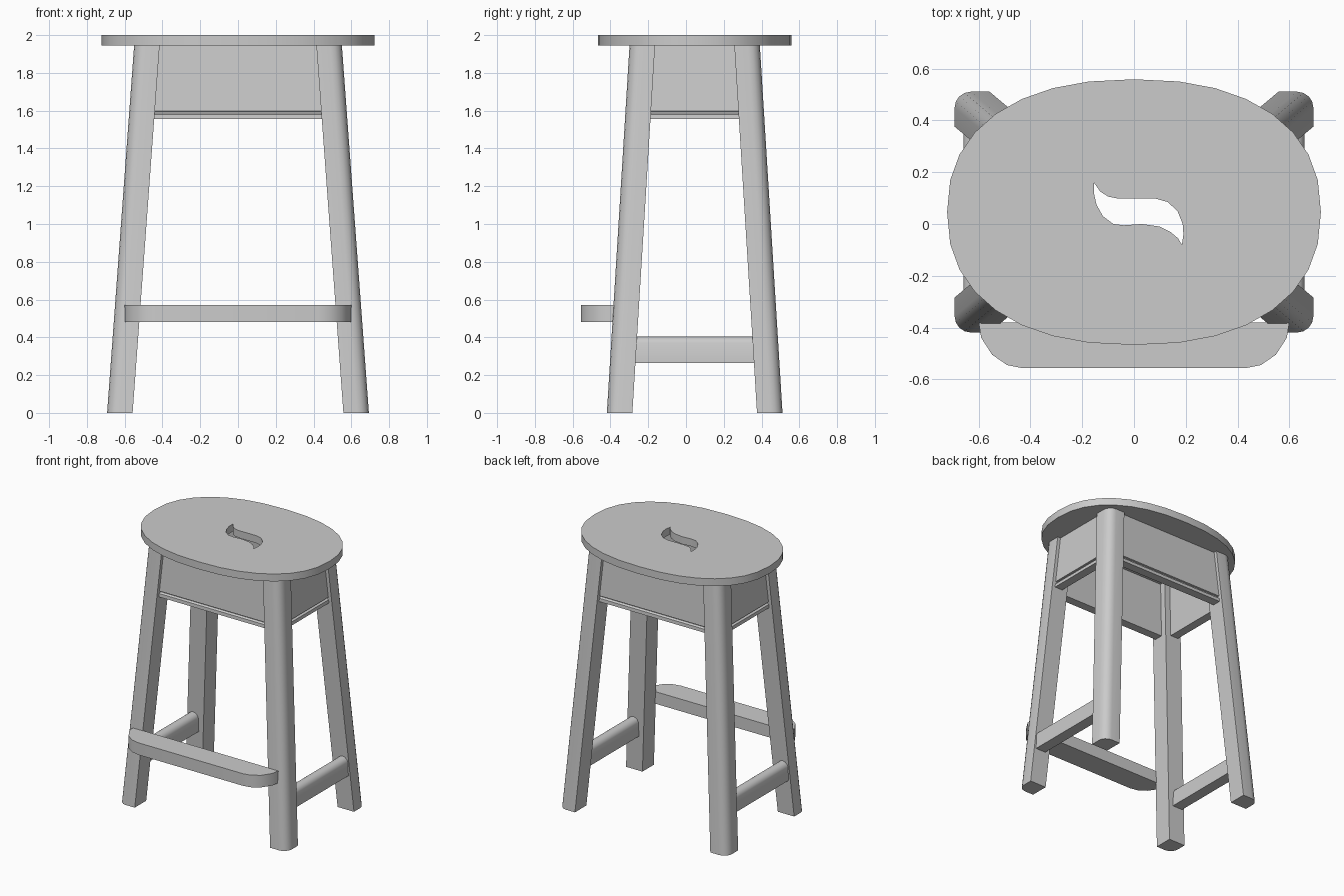
import bpy, bmesh
from math import cos, sin, pi, copysign

if "Cube" in bpy.data.objects:
    bpy.data.objects.remove(bpy.data.objects["Cube"])

CY = 0.046          # legs and seat centre in y
TOP = 1.945         # underside of the seat


def loft(name, a, b, smooth=True):
    """Join two matching loops into a capped solid."""
    bm = bmesh.new()
    va = [bm.verts.new(p) for p in a]
    vb = [bm.verts.new(p) for p in b]
    n = len(a)
    bm.faces.new(va)
    bm.faces.new(vb)
    for i in range(n):
        j = (i + 1) % n
        bm.faces.new((va[i], va[j], vb[j], vb[i]))
    bmesh.ops.recalc_face_normals(bm, faces=bm.faces)
    me = bpy.data.meshes.new(name)
    bm.to_mesh(me)
    bm.free()
    ob = bpy.data.objects.new(name, me)
    bpy.context.collection.objects.link(ob)
    select(ob)
    if smooth:
        bpy.ops.object.shade_smooth_by_angle(angle=0.6)
    return ob


def select(ob):
    bpy.ops.object.select_all(action='DESELECT')
    ob.select_set(True)
    bpy.context.view_layer.objects.active = ob


def leg_outer(z):
    """Half extents in x and y of the splayed legs' outer faces at height z."""
    t = z / TOP
    return 0.693 - 0.143 * t, 0.465 - 0.12 * t


# Seat: soft oval with an S-shaped hand slot
def oval(t, n=2.3):
    c, s = cos(t), sin(t)
    return (0.722 * copysign(abs(c) ** (2 / n), c),
            CY + 0.513 * copysign(abs(s) ** (2 / n), s))


outline = [oval(2 * pi * i / 32) for i in range(32)]
slot = [(-.155, .16), (-.13, .125), (-.1, .106), (-.06, .098), (.08, .099),
        (.13, .085), (.168, .05), (.188, 0), (.191, -.04), (.185, -.08),
        (.17, -.055), (.14, -.03), (.1, -.01), (.03, 0), (-.04, -.005),
        (-.08, 0), (-.12, .03), (-.145, .075), (-.155, .12)]
cu = bpy.data.curves.new("seat", 'CURVE')
cu.dimensions = '2D'
cu.fill_mode = 'BOTH'
cu.extrude = (2 - TOP) / 2
for pts in (outline, slot):
    sp = cu.splines.new('POLY')
    sp.points.add(len(pts) - 1)
    for p, (x, y) in zip(sp.points, pts):
        p.co = (x, y, 0, 1)
    sp.use_cyclic_u = True
seat = bpy.data.objects.new("seat", cu)
seat.location.z = (2 + TOP) / 2
bpy.context.collection.objects.link(seat)
select(seat)
bpy.ops.object.convert(target='MESH')
bpy.ops.object.shade_smooth_by_angle(angle=0.6)

# Legs: square section with the outer corner rounded
W, R = 0.135, 0.062
section = [(-W, -W), (0, -W)]
section += [(-R + R * cos(a), -R + R * sin(a)) for a in [i * pi / 8 for i in range(5)]]
section += [(-W, 0)]
for sx, side in ((-1, "left"), (1, "right")):
    for sy, end in ((-1, "front"), (1, "back")):
        loops = []
        for z in (0, TOP):
            ox, oy = leg_outer(z)
            loops.append([(sx * (ox + u), CY + sy * (oy + v), z) for u, v in section])
        loft(f"{end}_{side}_leg", *loops)

# Apron panels: leaning with the legs, grooved above a lower bead
profile = [(0, TOP), (0, 1.598), (-.014, 1.596), (-.014, 1.588), (0, 1.58),
           (0, 1.555), (-.065, 1.555), (-.065, TOP)]
for s, fb, lr in ((-1, "front", "left"), (1, "back", "right")):
    front, side = [[], []], [[], []]
    for d, z in profile:
        ox, oy = leg_outer(z)
        for k, e in enumerate((-1, 1)):
            front[k].append((e * (ox - 0.07), CY + s * (oy - 0.025 + d), z))
            side[k].append((s * (ox - 0.025 + d), CY + e * (oy - 0.07), z))
    loft(f"{fb}_apron", *front, smooth=False)
    loft(f"{lr}_apron", *side, smooth=False)

# Side stretchers with a rounded top
bar = [(.575, .265), (.658, .265), (.658, .37), (.65, .388), (.635, .4),
       (.616, .405), (.598, .4), (.583, .388), (.575, .37)]
for s, lr in ((-1, "left"), (1, "right")):
    loft(f"{lr}_stretcher", *[[(s * x, CY + e * 0.385, z) for x, z in bar] for e in (-1, 1)])

# Footrest board with rounded front corners
half = [(.6, -.38), (.59, -.44), (.548, -.505), (.49, -.545), (.43, -.557)]
board = half + [(-x, y) for x, y in reversed(half)]
loft("footrest", *[[(x, y, z) for x, y in board] for z in (.48, .57)])
